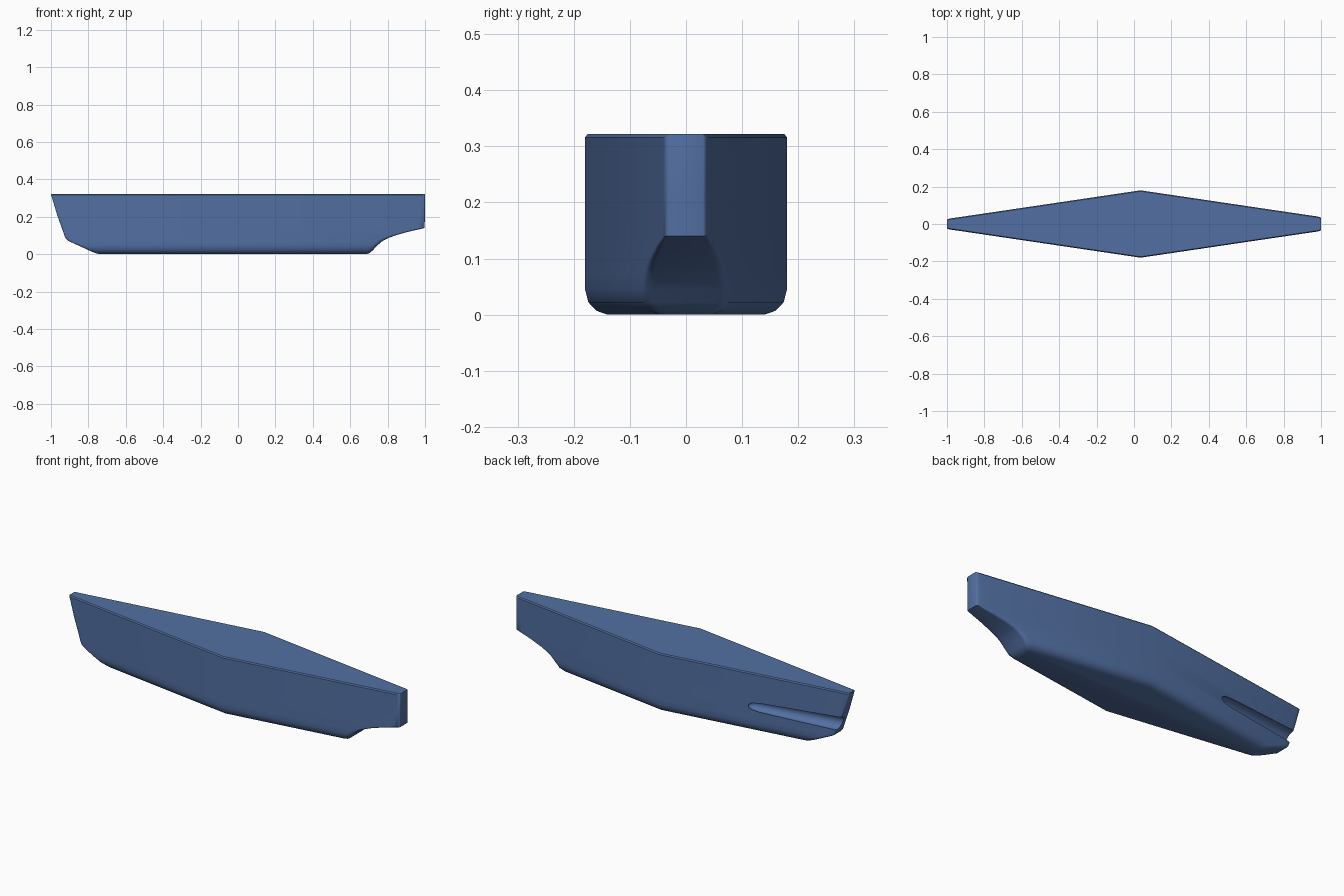
import bpy, bmesh, math
from mathutils import Vector

if "Cube" in bpy.data.objects:
    bpy.data.objects.remove(bpy.data.objects["Cube"])

TOP = 0.322
MID_X, HALF_W, SLOPE = 0.035, 0.18, 0.148

blue = bpy.data.materials.new("slate blue")
blue.diffuse_color = (0.085, 0.16, 0.36, 1)
blue.use_nodes = True
blue.node_tree.nodes["Principled BSDF"].inputs["Base Color"].default_value = blue.diffuse_color


def loft(name, rings):
    """Skin closed rings of points and cap both ends."""
    bm = bmesh.new()
    loops = [[bm.verts.new(p) for p in ring] for ring in rings]
    n = len(loops[0])
    for a, b in zip(loops, loops[1:]):
        for i in range(n):
            j = (i + 1) % n
            bm.faces.new((a[i], a[j], b[j], b[i]))
    bm.faces.new(loops[0])
    bm.faces.new(loops[-1])
    bmesh.ops.recalc_face_normals(bm, faces=bm.faces)
    mesh = bpy.data.meshes.new(name)
    bm.to_mesh(mesh)
    bm.free()
    mesh.materials.append(blue)
    obj = bpy.data.objects.new(name, mesh)
    bpy.context.collection.objects.link(obj)
    return obj


def half_width(x, inset):
    return HALF_W - inset - SLOPE * abs(x - MID_X)


def corner(x_end, side, inset):
    """Rounded corner from the flank to the flat end, on the +y side."""
    x0 = x_end - side * 0.035
    w = half_width(x0, inset)
    p0, p1, p2 = Vector((x0, w)), Vector((x_end, w - 0.004)), Vector((x_end, w * 0.72))
    return [p0 * (1 - t) ** 2 + p1 * 2 * t * (1 - t) + p2 * t * t
            for t in (i / 5 for i in range(6))]


def plan(z, left, right, inset):
    """Diamond-shaped plan outline at one height."""
    upper = (corner(right, 1, inset)[::-1] + [Vector((MID_X, HALF_W - inset))]
             + corner(left, -1, inset))
    lower = [Vector((p.x, -p.y)) for p in reversed(upper)]
    return [(p.x, p.y, z) for p in upper + lower]


# Hull: height, left end, right end, edge inset
levels = [(0.0, -0.74, 0.685, 0.04), (0.007, -0.765, 0.705, 0.02),
          (0.022, -0.80, 0.722, 0.006), (0.045, -0.85, 0.742, 0),
          (0.072, -0.91, 0.775, 0), (0.085, -0.922, 0.80, 0),
          (0.10, -0.928, 0.84, 0), (0.12, -0.935, 0.91, 0),
          (0.14, -0.942, 0.998, 0), (0.21, -0.967, 0.999, 0),
          (0.316, -0.999, 1.0, 0), (TOP, -1.0, 1.0, 0.005)]
hull = loft("hull", [plan(*lv) for lv in levels])

# Tapered groove cut in the rear flank at the left end
start, end = Vector((-1.1, 0.012, 0.147)), Vector((-0.445, 0.098, 0.14))
rings = []
for t, r in ((0, 0.040), (0.25, 0.037), (0.9, 0.026), (0.96, 0.021), (0.99, 0.012), (1, 0.003)):
    c = start.lerp(end, t)
    rings.append([(c.x, c.y + r * math.cos(a), c.z + r * math.sin(a))
                  for a in (math.tau * i / 24 for i in range(24))])
cutter = loft("groove_cutter", rings)
cutter.hide_render = True

cut = hull.modifiers.new("groove", 'BOOLEAN')
cut.operation, cut.solver, cut.object = 'DIFFERENCE', 'EXACT', cutter
bpy.context.view_layer.objects.active = hull
hull.select_set(True)
cutter.select_set(False)
bpy.ops.object.modifier_apply(modifier=cut.name)
bpy.data.objects.remove(cutter)
bpy.ops.object.shade_smooth_by_angle(angle=math.radians(35))
